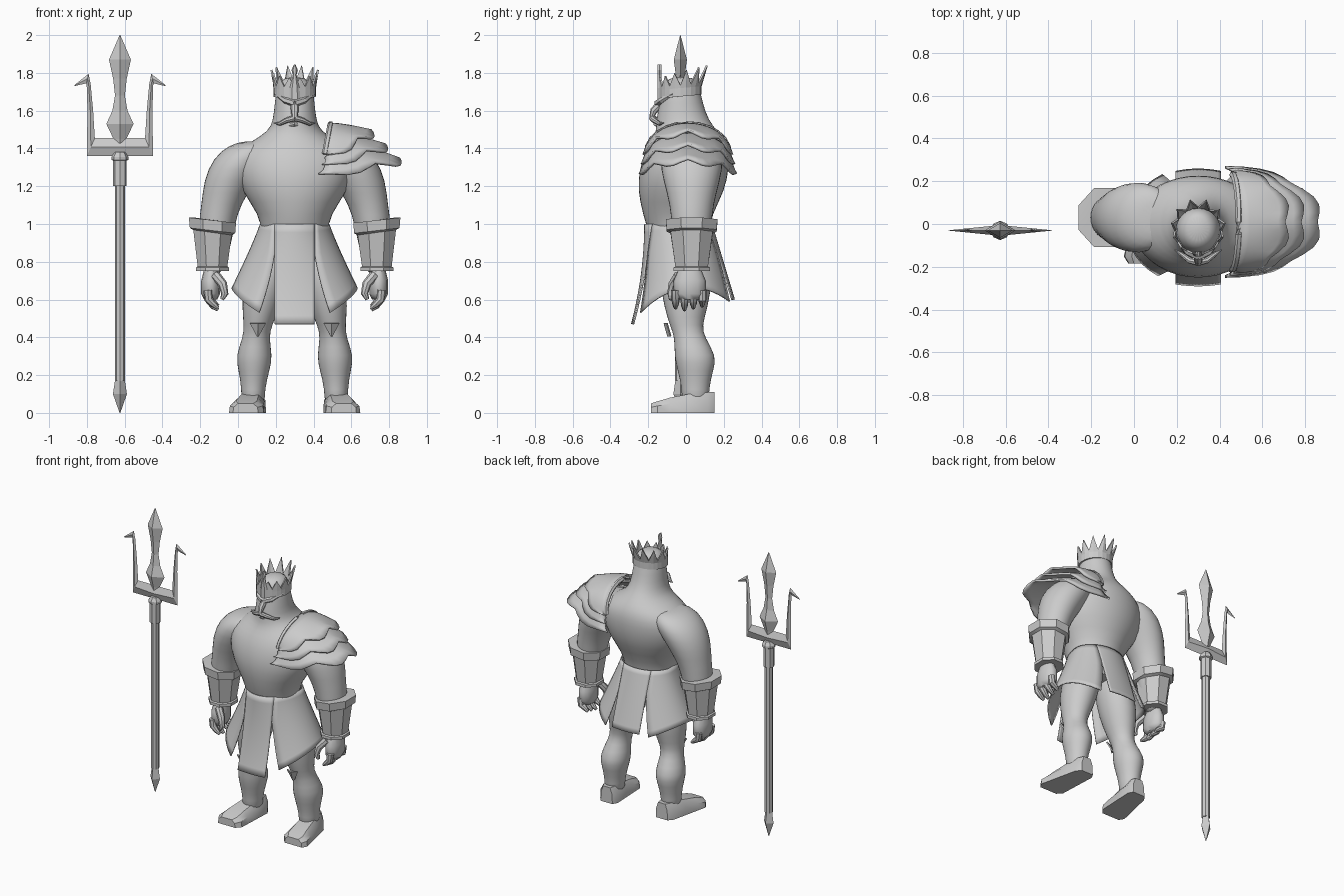
import bpy, bmesh
from math import sin, cos, pi, radians, asin
from mathutils import Vector

cube = bpy.data.objects.get("Cube")
if cube:
    bpy.data.objects.remove(cube)

FIGURE_X = .3
TRIDENT_X = -.625
SIDES = ((1, "left"), (-1, "right"))

grey = bpy.data.materials.new("plain grey")
grey.use_nodes = True
grey.diffuse_color = (.6, .6, .6, 1)
grey.node_tree.nodes["Principled BSDF"].inputs["Base Color"].default_value = grey.diffuse_color


def skin(name, rows, closed=True, caps=True, smooth=40, rounded=False, thickness=0):
    """Skin a list of equally long point rows."""
    bm = bmesh.new()
    verts = [[bm.verts.new(point) for point in row] for row in rows]
    count = len(rows[0])
    for lower, upper in zip(verts, verts[1:]):
        for i in range(count if closed else count - 1):
            j = (i + 1) % count
            bm.faces.new((lower[i], lower[j], upper[j], upper[i]))
    if closed and caps:
        bm.faces.new(verts[0][::-1])
        bm.faces.new(verts[-1])
    bmesh.ops.recalc_face_normals(bm, faces=bm.faces)
    mesh = bpy.data.meshes.new(name)
    bm.to_mesh(mesh)
    bm.free()
    mesh.materials.append(grey)
    part = bpy.data.objects.new(name, mesh)
    bpy.context.collection.objects.link(part)
    if rounded:
        part.modifiers.new("Rounding", "SUBSURF").render_levels = 1
    if thickness:
        shell = part.modifiers.new("Thickness", "SOLIDIFY")
        shell.thickness, shell.offset = thickness, 0
    if smooth:
        bpy.ops.object.select_all(action="DESELECT")
        part.select_set(True)
        bpy.context.view_layer.objects.active = part
        bpy.ops.object.shade_smooth_by_angle(angle=radians(smooth))


def oval(x, y, z, half_width, half_depth, count, turn=0, tilt=0):
    """Horizontal oval, optionally tilted along x."""
    angles = [2 * pi * (i + turn) / count for i in range(count)]
    return [(x + half_width * cos(a), y + half_depth * sin(a), z + tilt * cos(a)) for a in angles]


def tube(name, path, radius, tip=.4, count=8, **options):
    """Tube along a path, shrinking to a fraction of its radius at the end."""
    points = [Vector(point) for point in path]
    last = len(points) - 1
    rows = []
    for i, point in enumerate(points):
        along = (points[min(i + 1, last)] - points[max(i - 1, 0)]).normalized()
        across = along.cross(Vector((0, 1, .1))).normalized()
        other = along.cross(across)
        size = radius * (1 - (1 - tip) * (i / last) ** 2)
        rows.append([point + size * (across * cos(a) + other * sin(a))
                     for a in (2 * pi * k / count for k in range(count))])
    skin(name, rows, **options)


def limb(name, side, path, radius, **options):
    """Tube placed on one side of the figure."""
    tube(name, [(FIGURE_X + side * out, y, z) for out, y, z in path], radius, **options)


# Torso, neck and head: height, half width, front reach, back reach
TORSO = [(.8, .17, .13, .11), (.95, .175, .2, .12), (1.05, .19, .23, .14), (1.18, .29, .26, .21),
         (1.29, .32, .25, .23), (1.38, .31, .22, .23), (1.44, .23, .18, .21), (1.49, .14, .16, .17),
         (1.55, .115, .16, .12), (1.64, .107, .14, .09), (1.74, .095, .13, .07), (1.78, .05, .08, .04)]
skin("torso_and_head", [oval(FIGURE_X, (back - front) / 2, z, wide, (front + back) / 2, 20)
                        for z, wide, front, back in TORSO], rounded=True, smooth=60)

# Face
limb("nose", 1, [(0, -.13, 1.64), (0, -.17, 1.6), (0, -.18, 1.57), (0, -.15, 1.55)], .022)
limb("lower_lip", 1, [(-.04, -.13, 1.52), (0, -.16, 1.53), (.04, -.13, 1.52)], .015)
for side, word in SIDES:
    limb(word + "_moustache", side, [(0, -.18, 1.56), (.04, -.17, 1.55), (.08, -.14, 1.53),
                                     (.11, -.12, 1.535)], .016, tip=.2)
    limb(word + "_brow", side, [(0, -.15, 1.64), (.05, -.13, 1.655), (.1, -.07, 1.69)], .02, count=6, smooth=0)

# Crown band with points that grow towards the back
band_low, band_high, points = [], [], []
for i in range(24):
    angle = pi * i / 12
    rear = (1 - cos(angle)) / 2
    spike = (.05 + .045 * rear) * (i % 2)
    for row, grow, z in ((band_low, 0, 1.665), (band_high, 0, 1.71), (points, spike * rear * .4, 1.725 + spike)):
        radius = .108 + grow
        row.append((FIGURE_X + radius * sin(angle), -.03 - radius * cos(angle), z + .02 * rear))
skin("crown", [band_low, band_high, points], caps=False, smooth=0, thickness=.01)
skin("crown_front_point", [oval(FIGURE_X, -.14, z, wide, .013, 6) for z, wide in
                           ((1.65, .03), (1.72, .026), (1.79, .01), (1.815, .017), (1.845, .004))], smooth=0)


# Skirt flaring from the waist
def skirt_width(z):
    return .18 + .18 * ((1 - z) / .4) ** 1.1


def skirt_point(angle, z, side):
    drop = (1 - z) / .4
    reach = .217 + .04 * drop ** 2 if cos(angle) > 0 else .135 + .12 * drop
    return (FIGURE_X + side * skirt_width(z) * sin(angle), -reach * cos(angle), z)


def seam(z, slit):
    """Angle of a panel edge; the slit opens on the way down."""
    return asin(.105 / skirt_width(z)) + slit * max(0, .85 - z)


def skirt_panel(name, hem, start, end, side=1):
    columns, steps, rows = 14, 12, []
    for k in range(steps + 1):
        row = []
        for i in range(columns + 1):
            across = i / columns
            z = 1 - (1 - hem(across)) * k / steps
            row.append(skirt_point(start(z) + (end(z) - start(z)) * across, z, side))
        rows.append(row)
    skin(name, rows, closed=False, thickness=.008)


skirt_panel("front_skirt_panel", lambda across: .47, lambda z: -seam(z, 0), lambda z: seam(z, 0))
skirt_panel("back_skirt_panel", lambda across: .6, lambda z: pi - seam(z, 0), lambda z: pi + seam(z, 0))

for side, word in SIDES:
    skirt_panel(word + "_skirt_panel", lambda across: .53 + .1 * sin(across * pi) + .06 * across,
                lambda z: seam(z, .7), lambda z: pi - seam(z, .7), side)

    # Arm: height, distance out, radius
    skin(word + "_arm", [oval(FIGURE_X + side * out, .03, z, radius, radius * 1.1, 16) for z, out, radius in
                         ((1.44, .2, .06), (1.42, .22, .13), (1.35, .275, .16), (1.23, .345, .14),
                          (1.1, .39, .105), (1, .415, .1), (.7, .43, .055))], rounded=True, smooth=60)

    # Bracer with a tilted upper rim and a small lower rim
    skin(word + "_bracer", [oval(FIGURE_X + side * .435, .03, z, radius, radius * 1.1, 8, .5, side * tilt)
                            for z, radius, tilt in
                            ((1.02, .1, .015), (1.02, .135, .015), (.965, .13, .015), (.955, .11, .015),
                             (.775, .085, 0), (.77, .095, 0), (.75, .095, 0), (.75, .07, 0))], smooth=25)

    # Hand
    skin(word + "_palm", [oval(FIGURE_X + side * .445, .02, z, wide, wide * 1.7, 12) for z, wide in
                          ((.76, .035), (.7, .05), (.63, .05), (.6, .035))], smooth=60)
    for i, finger in enumerate(("index", "middle", "ring", "little")):
        y = .047 * i - .055
        low = .545 + .01 * abs(i - 1)
        limb(f"{word}_{finger}_finger", side, [(.46, y, .65), (.455, y, .6), (.43, y, low + .02),
                                               (.405, y, low)], .024)
    limb(word + "_thumb", side, [(.42, -.04, .73), (.38, -.07, .68), (.37, -.08, .63), (.385, -.08, .6)], .026)

    # Leg: height, distance out, radius, middle in depth
    skin(word + "_leg", [oval(FIGURE_X + side * out, y, z, radius, radius * 1.15, 16) for z, out, radius, y in
                         ((.9, .1, .09, 0), (.72, .15, .13, 0), (.55, .18, .1, 0), (.46, .195, .075, 0),
                          (.4, .205, .07, .02), (.3, .215, .1, .05), (.23, .215, .085, .05),
                          (.12, .22, .06, .05), (.04, .22, .07, .05))], rounded=True, smooth=60)

    # Pointed knee plate
    knee = FIGURE_X + side * .195
    skin(word + "_knee_plate", [[(knee - half, y, z), (knee, y - .015, z), (knee + half, y, z)]
                                for half, y, z in ((.04, -.1, .475), (.002, -.08, .405))],
         closed=False, smooth=0, thickness=.008)

    # Foot: cross sections from heel to toe
    rows = []
    for u in (0, .1, .4, .7, .9, 1):
        middle = FIGURE_X + side * (.215 + .045 * u)
        half = (.065 + .03 * u) * (1 if 0 < u < 1 else .7)
        height = .11 - .06 * u * u
        rows.append([(middle + half * out, .15 - .335 * u, height * up) for out, up in
                     ((-1, 0), (1, 0), (.95, .6), (.6, 1), (-.6, 1), (-.95, .6))])
    skin(word + "_foot", rows, smooth=35)


# Layered shoulder armour on the left side, each layer lower and wider
def shoulder_plate(name, layer):
    columns, steps, rows = 20, 5, []
    inner = Vector((.46, 1.37 - .025 * layer, .22))
    outer = Vector((.5 - .02 * layer, 1.33 - .05 * layer, .235 + .01 * layer))
    inner_crest = Vector((.49 + .045 * layer, 1.53 - .05 * layer))
    outer_crest = Vector((.74 + .075 * layer, 1.46 - .075 * layer))
    for k in range(steps + 1):
        u, row = k / steps, []
        x, z, reach = inner.lerp(outer, u)
        crest_x, crest_z = inner_crest.lerp(outer_crest, u)
        for i in range(columns + 1):
            angle = pi * (i / columns - .5)
            jag = .014 * abs(i % 5 - 2.5) * u ** 3
            arch = cos(angle)
            row.append((x + (crest_x - x) * arch - jag, .01 + reach * sin(angle),
                        z + (crest_z - z) * arch + .06 * u * (1 - u) + jag))
        rows.append(row)
    skin(name, rows, closed=False, smooth=30, thickness=.014)


for layer, level in enumerate(("upper", "middle", "lower")):
    shoulder_plate(level + "_shoulder_plate", layer)
arch_angles = [pi * (i / 12 - .5) for i in range(13)]
tube("shoulder_rim", [(.46 + .03 * cos(a), .01 + .22 * sin(a), 1.37 + .16 * cos(a)) for a in arch_angles],
     .016, tip=1, count=6)


# Trident
def pole(name, profile, count, flatness=1):
    skin(name, [oval(TRIDENT_X, -.03, z, radius, radius * flatness, count) for z, radius in profile], smooth=0)


pole("trident_shaft", [(.17, .027), (1.22, .027)], 8)
pole("trident_foot_spike", [(0, .002), (.1, .037), (.2, .022)], 4)
pole("trident_collar", [(1.2, .036), (1.335, .036), (1.34, .045), (1.355, .045), (1.38, .03)], 8)
pole("trident_blade", [(1.4, .02), (1.45, .034), (1.53, .072), (1.6, .04), (1.68, .026), (1.77, .036),
                       (1.87, .058), (2, .002)], 4, .6)

# Fork: inner and outer outline pairs, thinning towards the hooks
FORK = [((0, 1.455), (0, 1.36)), ((.133, 1.455), (.175, 1.36)), ((.142, 1.6), (.172, 1.6)),
        ((.155, 1.74), (.176, 1.735)), ((.166, 1.795), (.178, 1.745)), ((.242, 1.735), (.24, 1.73))]
for side, word in SIDES:
    rows = []
    for inner, outer in FORK:
        out, z = (Vector(inner) + Vector(outer)) / 2
        depth = .025 - .1 * out
        rows.append([(TRIDENT_X + side * x, y, height) for x, y, height in
                     ((inner[0], -.03, inner[1]), (out, depth - .03, z),
                      (outer[0], -.03, outer[1]), (out, -depth - .03, z))])
    skin(word + "_trident_prong", rows, smooth=0)
